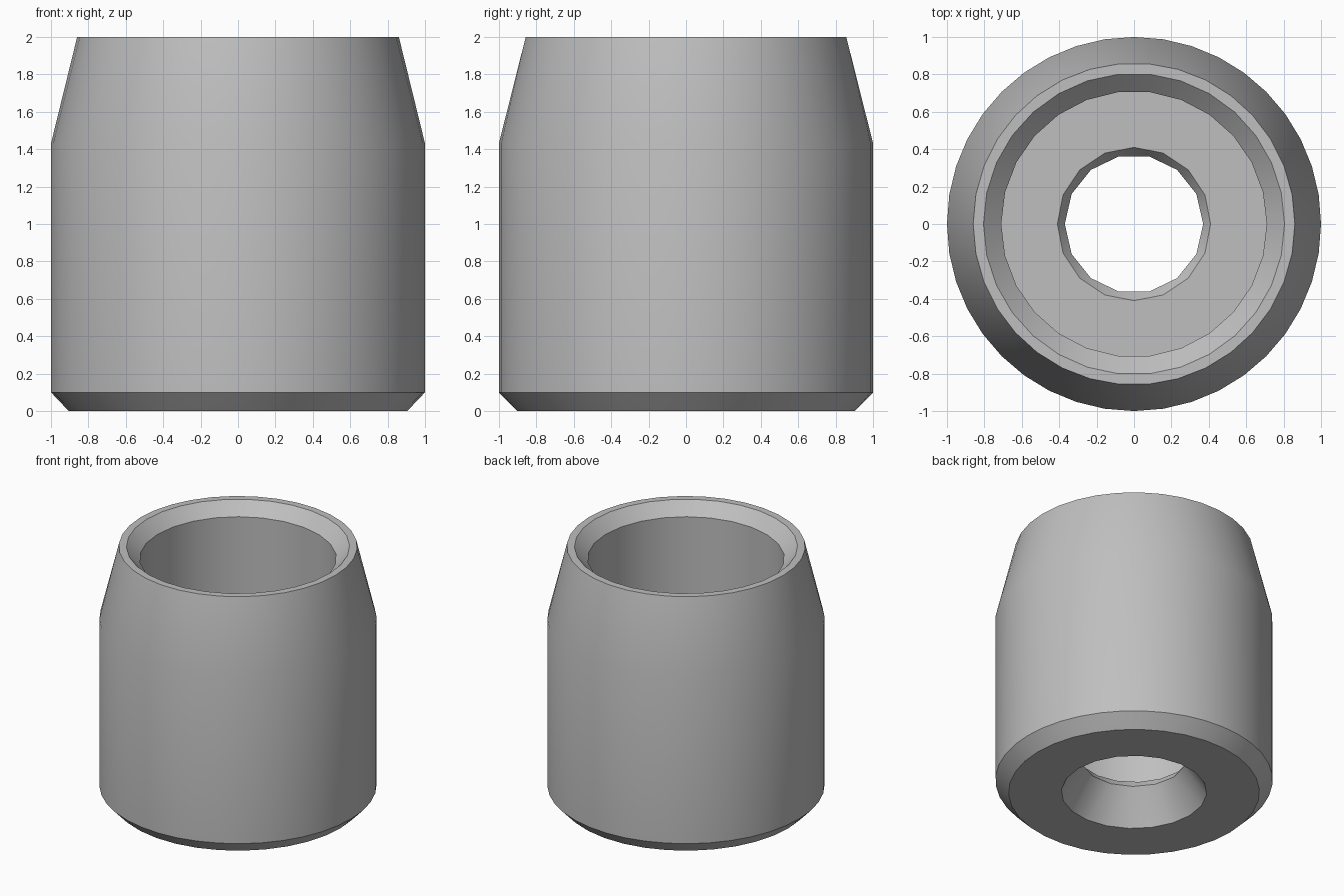
import bpy
import bmesh
import math

cube = bpy.data.objects.get("Cube")
if cube:
    bpy.data.objects.remove(cube, do_unlink=True)

# Closed cross-section: (radius, height, sides), up the outside and down the bore
PROFILE = [
    (0.905, 0.0, 34),   # underside rim
    (1.0, 0.1, 40),     # bottom chamfer
    (1.0, 1.43, 40),    # straight body
    (0.86, 2.0, 34),    # tapered shoulder
    (0.805, 2.0, 30),   # top lip
    (0.71, 1.905, 26),  # lip chamfer
    (0.71, 0.32, 26),   # bore wall
    (0.41, 0.32, 16),   # bore floor
    (0.37, 0.26, 14),   # throat
    (0.525, 0.0, 20),   # flared exit hole
]


def add_ring(bm, radius, height, sides):
    step = 2 * math.pi / sides
    return [bm.verts.new((radius * math.cos(i * step), radius * math.sin(i * step), height))
            for i in range(sides)]


def join_rings(bm, a, b):
    """Skin two rings that may have different numbers of sides."""
    na, nb = len(a), len(b)
    if na == nb:
        for i in range(na):
            j = (i + 1) % na
            bm.faces.new((a[i], a[j], b[j], b[i]))
        return
    i = j = 0
    while i < na or j < nb:
        va, vb = a[i % na], b[j % nb]
        if j == nb or (i < na and (i + 0.5) / na <= (j + 0.5) / nb):
            i += 1
            bm.faces.new((va, a[i % na], vb))
        else:
            j += 1
            bm.faces.new((va, b[j % nb], vb))


# Plain grey metal
metal = bpy.data.materials.new("grey_metal")
metal.use_nodes = True
grey = (0.52, 0.52, 0.52, 1.0)
metal.diffuse_color = grey
metal.node_tree.nodes["Principled BSDF"].inputs["Base Color"].default_value = grey

# Hollow sleeve
bm = bmesh.new()
rings = [add_ring(bm, *point) for point in PROFILE]
for k, ring in enumerate(rings):
    join_rings(bm, ring, rings[(k + 1) % len(rings)])
bmesh.ops.recalc_face_normals(bm, faces=bm.faces[:])
mesh = bpy.data.meshes.new("sleeve")
bm.to_mesh(mesh)
bm.free()
mesh.materials.append(metal)
sleeve = bpy.data.objects.new("sleeve", mesh)
bpy.context.collection.objects.link(sleeve)

# Smooth round walls, crisp chamfer edges
bpy.ops.object.select_all(action='DESELECT')
sleeve.select_set(True)
bpy.context.view_layer.objects.active = sleeve
bpy.ops.object.shade_smooth_by_angle(angle=math.radians(28))
